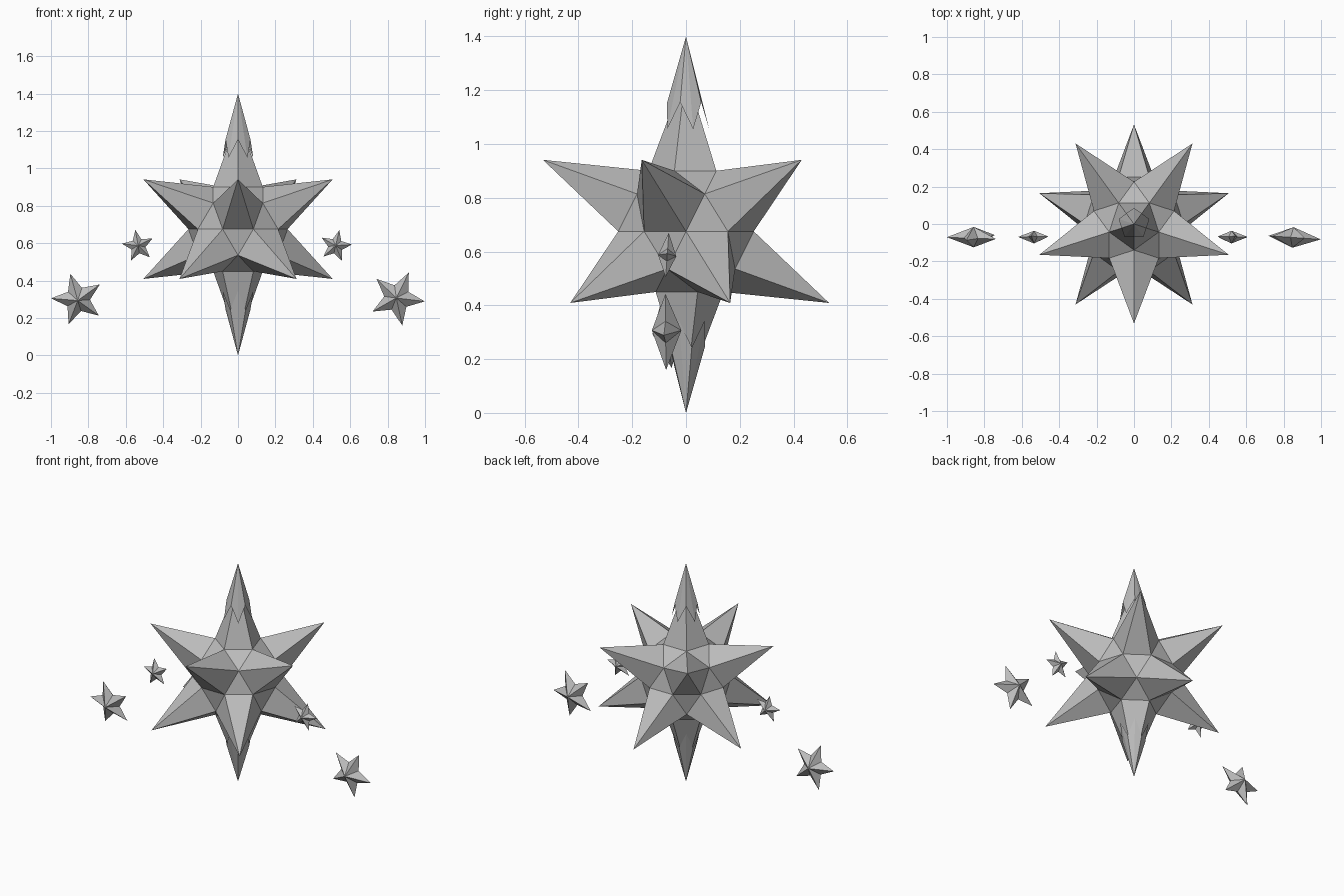
import bpy, bmesh, math
from mathutils import Vector, Matrix

cube = bpy.data.objects.get("Cube")
if cube:
    bpy.data.objects.remove(cube, do_unlink=True)

grey = bpy.data.materials.new("plain_grey")
grey.use_nodes = True
colour = (0.5, 0.5, 0.5, 1.0)
grey.diffuse_color = colour
grey.node_tree.nodes["Principled BSDF"].inputs["Base Color"].default_value = colour


def finish(bm, name, location=(0, 0, 0), rotation=(0, 0, 0)):
    bmesh.ops.recalc_face_normals(bm, faces=bm.faces)
    mesh = bpy.data.meshes.new(name)
    bm.to_mesh(mesh)
    bm.free()
    mesh.materials.append(grey)
    obj = bpy.data.objects.new(name, mesh)
    obj.location = location
    obj.rotation_euler = [math.radians(a) for a in rotation]
    bpy.context.collection.objects.link(obj)
    return obj


# Twelve-pointed body: a pyramid on every pentagon of an icosidodecahedron
CENTRE_Z, TIP_R, CORE_R = 0.675, 0.595, 0.265


def ring_dir(angle, z):
    a, r = math.radians(angle), math.sqrt(1 - z * z)
    return Vector((r * math.cos(a), r * math.sin(a), z))


h = 1 / math.sqrt(5)
dirs = [Vector((0, 0, 1)), Vector((0, 0, -1))]
dirs += [ring_dir(-90 + 72 * k, h) for k in range(5)]
dirs += [ring_dir(90 + 72 * k, -h) for k in range(5)]


def adjacent(i, j):
    return i != j and dirs[i].dot(dirs[j]) > 0.4


bm = bmesh.new()
core = {}
for i in range(12):
    for j in range(i):
        if adjacent(i, j):
            v = bm.verts.new((dirs[i] + dirs[j]).normalized() * CORE_R)
            core[i, j] = core[j, i] = v

for i in range(12):
    tip = bm.verts.new(dirs[i] * TIP_R)
    near = [j for j in range(12) if adjacent(i, j)]
    for a in near:
        for b in near:
            if a < b and adjacent(a, b):
                # One spike side
                bm.faces.new((tip, core[i, a], core[i, b]))
                # Core triangle between three spikes
                if i < a:
                    bm.faces.new((core[i, a], core[a, b], core[i, b]))
finish(bm, "star_body", (0, 0, CENTRE_Z))


# Long spike caps with a zigzag hem, point upwards from their tip
def spike_cap(name, tip_z, flip, start):
    bm = bmesh.new()
    tip = bm.verts.new((0, 0, tip_z))
    hem = []
    for k in range(10):
        r, drop = ((0.07, 0.245), (0.086, 0.345))[k % 2]
        a = math.radians(start + 36 * k)
        hem.append(bm.verts.new((r * math.cos(a), r * math.sin(a), tip_z - flip * drop)))
    for k in range(10):
        bm.faces.new((tip, hem[k], hem[(k + 1) % 10]))
    obj = finish(bm, name)
    # Make sure the open cap faces outwards
    mesh = obj.data
    if sum(p.normal.x * p.center.x + p.normal.y * p.center.y for p in mesh.polygons) < 0:
        mesh.flip_normals()


spike_cap("top_spike_cap", 1.4, 1, -90)
spike_cap("bottom_spike_cap", 0.0, -1, 90)


# Small faceted five-pointed stars, standing in the xz plane
def small_star(name, location, radius, depth, turn, tilt):
    bm = bmesh.new()
    poles = [bm.verts.new((0, s * depth, 0)) for s in (-1, 1)]
    rim = []
    for k in range(10):
        r = radius * (1, 0.46)[k % 2]
        a = math.radians(turn + 36 * k)
        rim.append(bm.verts.new((r * math.cos(a), 0, r * math.sin(a))))
    for pole in poles:
        for k in range(10):
            bm.faces.new((pole, rim[k], rim[(k + 1) % 10]))
    finish(bm, name, location, tilt)


small_star("left_outer_star", (0.85, -0.072, 0.307), 0.15, 0.055, -7, (0, 0, -4))
small_star("right_outer_star", (-0.857, -0.07, 0.30), 0.143, 0.055, 34, (7, 0, 0))
small_star("left_inner_star", (0.522, -0.07, 0.585), 0.087, 0.034, 5, (-4, 0, 0))
small_star("right_inner_star", (-0.534, -0.07, 0.585), 0.087, 0.034, 28, (-4, 0, 0))
